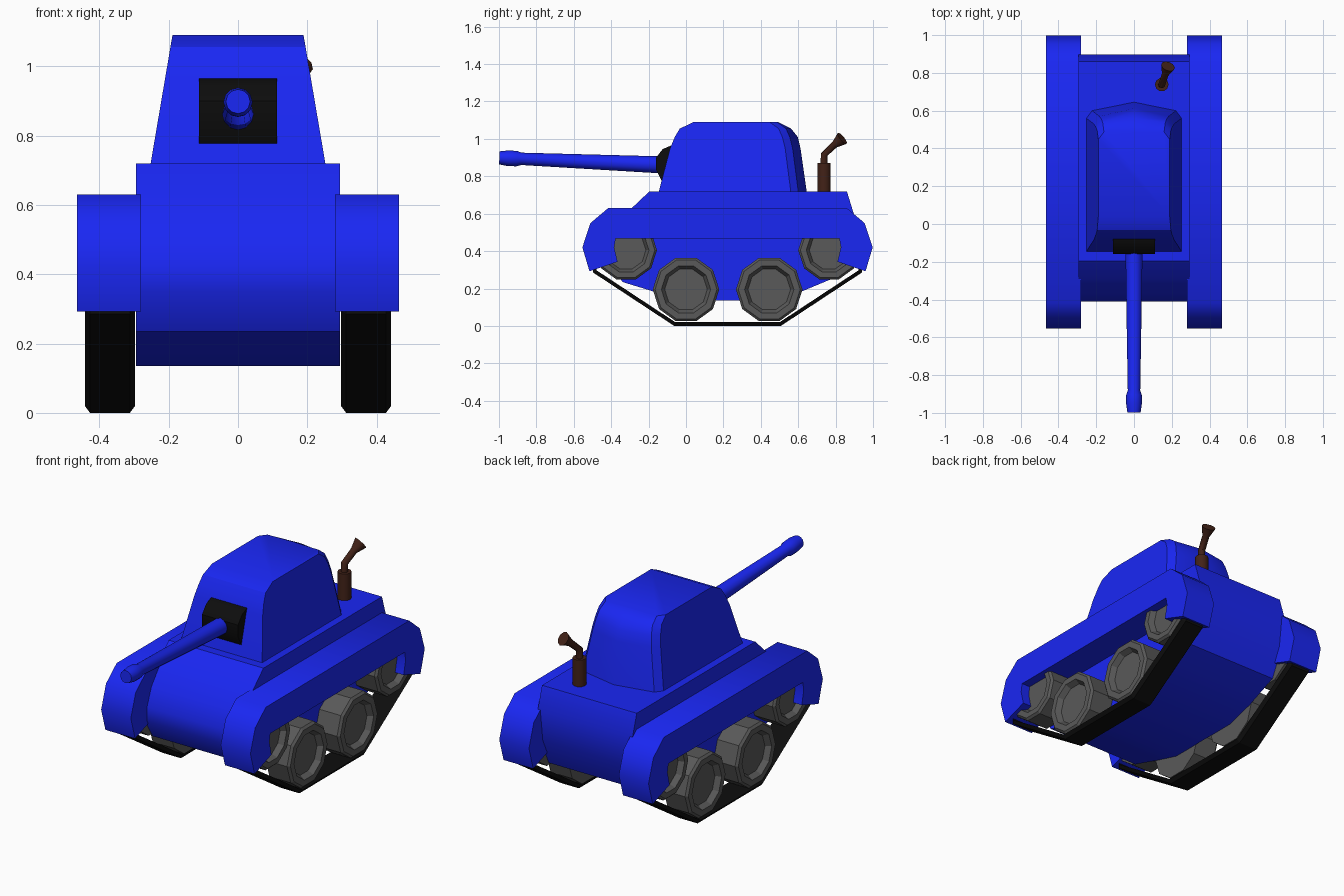
import bpy, bmesh
from math import sin, cos, pi, radians
from mathutils import Vector

if "Cube" in bpy.data.objects:
    bpy.data.objects.remove(bpy.data.objects["Cube"])


def paint(name, rgb):
    m = bpy.data.materials.new(name)
    m.diffuse_color = (*rgb, 1)
    m.use_nodes = True
    m.node_tree.nodes["Principled BSDF"].inputs["Base Color"].default_value = m.diffuse_color
    return m


BLUE = paint("blue", (0.01, 0.02, 0.9))
BLACK = paint("black", (0.004, 0.004, 0.004))
BROWN = paint("brown", (0.055, 0.016, 0.009))
STEEL = paint("steel", (0.1, 0.1, 0.1))


def loft(name, rings, mat, closed=False, smooth=None):
    """Skin equal-length rings of points; cap the ends unless closed."""
    bm = bmesh.new()
    rows = [[bm.verts.new(p) for p in r] for r in rings]
    n = len(rows[0])
    pairs = list(zip(rows, rows[1:])) + ([(rows[-1], rows[0])] if closed else [])
    for a, b in pairs:
        for i in range(n):
            j = (i + 1) % n
            bm.faces.new((a[i], a[j], b[j], b[i]))
    if not closed:
        bm.faces.new(rows[0])
        bm.faces.new(rows[-1])
    bmesh.ops.recalc_face_normals(bm, faces=bm.faces)
    me = bpy.data.meshes.new(name)
    bm.to_mesh(me)
    bm.free()
    ob = bpy.data.objects.new(name, me)
    bpy.context.collection.objects.link(ob)
    me.materials.append(mat)
    if smooth:
        bpy.ops.object.select_all(action='DESELECT')
        ob.select_set(True)
        bpy.context.view_layer.objects.active = ob
        bpy.ops.object.shade_smooth_by_angle(angle=radians(smooth))
    return ob


def slab(name, profile, x0, x1, mat, smooth=None):
    """Extrude a (y, z) profile along x."""
    return loft(name, [[(x, y, z) for y, z in profile] for x in (x0, x1)], mat, smooth=smooth)


def tube(name, path, sides, mat):
    """Round tube through (point, radius, axis) stations."""
    rings = []
    for p, r, axis in path:
        q = Vector((0, 0, 1)).rotation_difference(Vector(axis))
        rings.append([Vector(p) + q @ Vector((r * cos(2 * pi * i / sides), r * sin(2 * pi * i / sides), 0))
                      for i in range(sides)])
    return loft(name, rings, mat, smooth=40)


def inset(profile, d):
    """Offset a counter-clockwise (y, z) loop inwards."""
    pts = [Vector(p) for p in profile]
    out = []
    for i, p in enumerate(pts):
        a = (p - pts[i - 1]).normalized()
        b = (pts[(i + 1) % len(pts)] - p).normalized()
        na, nb = Vector((-a.y, a.x)), Vector((-b.y, b.x))
        out.append(p + (na + nb) * d / (1 + na.dot(nb)))
    return out


# Hull
slab("hull", [(-0.195, 0.72), (-0.29, 0.63), (-0.37, 0.53), (-0.41, 0.43), (-0.41, 0.35),
              (-0.34, 0.235), (-0.16, 0.18), (0.0, 0.135), (0.45, 0.135), (0.62, 0.185),
              (0.80, 0.26), (0.875, 0.42), (0.897, 0.6), (0.86, 0.72)], -0.295, 0.295, BLUE, 32)

# Turret: straight sides, rounded front and top, slightly pointed back
levels = [(0.72, -0.145, 0.60, 0.645), (0.95, -0.085, 0.57, 0.612), (1.01, -0.06, 0.555, 0.598),
          (1.055, -0.033, 0.535, 0.562), (1.09, 0.04, 0.488, 0.493)]
rings = []
for z, front, corner, back in levels:
    w = 0.252 - (z - 0.72) * 0.17
    rings.append([(-w, front, z), (w, front, z), (w, corner - 0.04, z), (w - 0.03, corner, z), (0, back, z),
                  (0.03 - w, corner, z), (-w, corner - 0.04, z)])
loft("turret", rings, BLUE, smooth=32)

# Gun mantlet and barrel
slab("mantlet", [(0.0, 0.97), (-0.075, 0.967), (-0.125, 0.945), (-0.16, 0.9), (-0.16, 0.835),
                 (-0.13, 0.777), (0.0, 0.777)], -0.112, 0.112, BLACK, 35)
along = (0, -0.79, 0.028)
stations = [(-0.1, 0.046), (-0.88, 0.033), (-0.905, 0.041), (-0.95, 0.042), (-0.998, 0.035)]
tube("barrel", [((0, y, 0.862 - (y + 0.15) * 0.043), r, along) for y, r in stations], 12, BLUE)

# Exhaust: canister, bent pipe and flared mouth
up, lean = (0, 0, 1), (0.3, 0.75, 0.62)
tube("exhaust_canister", [((0.147, 0.738, 0.7), 0.036, up), ((0.147, 0.738, 0.87), 0.036, up)], 10, BROWN)
tube("exhaust_pipe", [((0.147, 0.738, 0.86), 0.019, up), ((0.147, 0.738, 0.915), 0.019, (0.1, 0.3, 0.9)),
                      ((0.166, 0.795, 0.97), 0.019, lean), ((0.18, 0.835, 1.003), 0.038, lean)], 10, BROWN)

# Running gear, one set per side
wheels = [(-0.32, 0.405, 0.165), (0.0, 0.195, 0.178), (0.445, 0.195, 0.178), (0.765, 0.405, 0.165)]
half = [(0.86, 0.63), (0.955, 0.55), (0.998, 0.42), (0.96, 0.292), (0.81, 0.343), (0.828, 0.42), (0.82, 0.467)]
fender = half + [(0.444 - y, z) for y, z in reversed(half)]
belt = [(-0.063, 0.0), (0.507, 0.0), (0.94, 0.285), (0.955, 0.42), (0.88, 0.58),
        (-0.436, 0.58), (-0.511, 0.42), (-0.496, 0.285)]
inner = inset(belt, 0.02)
for side, s in (("left", -1), ("right", 1)):
    slab(f"{side}_fender", fender, s * 0.28, s * 0.465, BLUE, 50)
    loft(f"{side}_track", [[(s * 0.297, *q), (s * 0.312, *p), (s * 0.427, *p), (s * 0.442, *q)]
                           for p, q in zip(belt, inner)], BLACK, closed=True)
    for k, (y, z, r) in enumerate(wheels):
        # Rim with a stepped, recessed hub
        steps = [(0.297, 1.0), (0.43, 1.0), (0.442, 0.93), (0.442, 0.74), (0.412, 0.64)]
        loft(f"{side}_wheel_{k + 1}", [[(s * x, y + r * f * cos(pi * i / 5), z + r * f * sin(pi * i / 5))
                                        for i in range(10)] for x, f in steps], STEEL)
